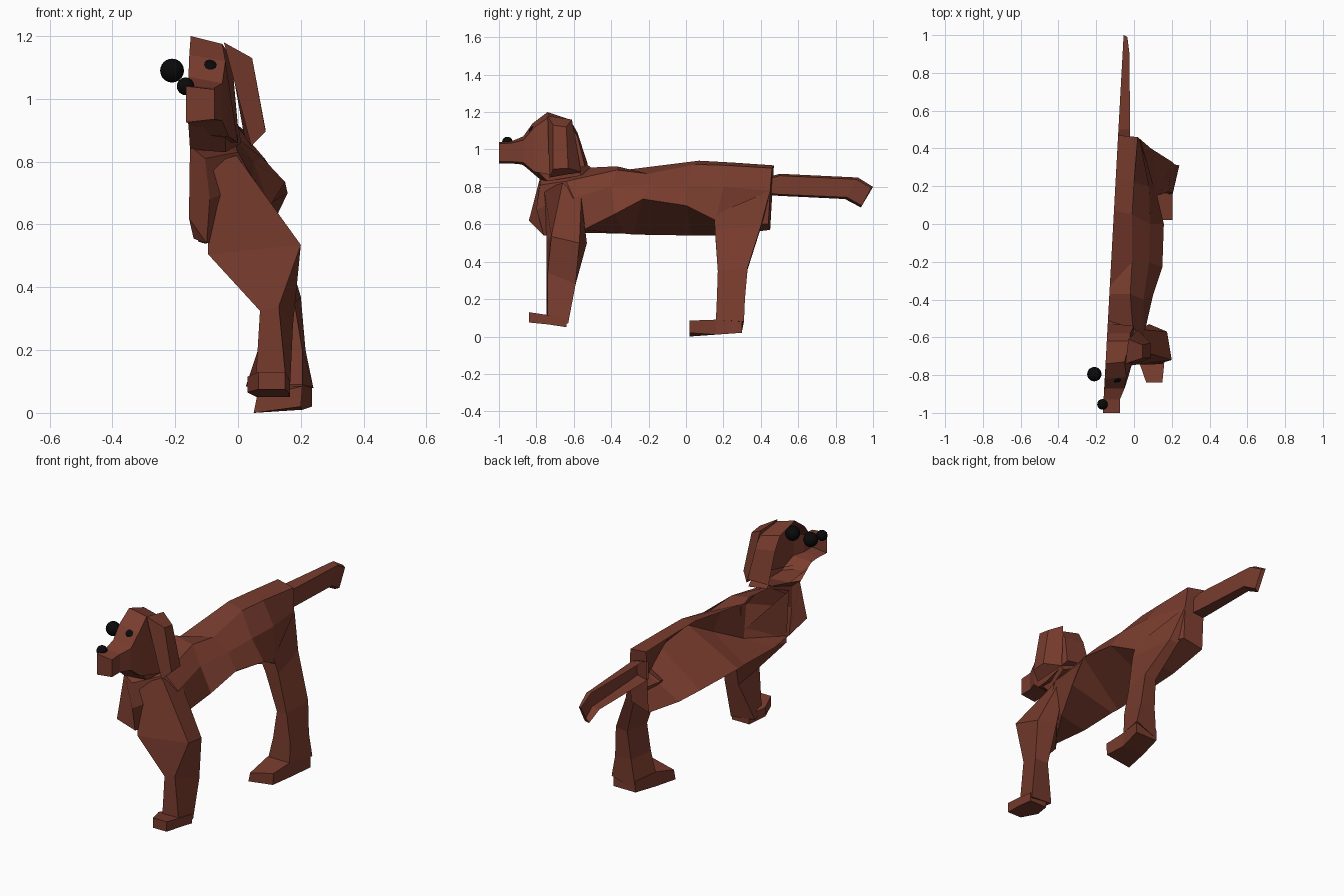
import bpy, bmesh

cube = bpy.data.objects.get("Cube")
if cube:
    bpy.data.objects.remove(cube, do_unlink=True)


def material(name, rgb, rough=0.8):
    m = bpy.data.materials.new(name)
    m.use_nodes = True
    m.diffuse_color = (*rgb, 1)
    b = m.node_tree.nodes["Principled BSDF"]
    b.inputs["Base Color"].default_value = (*rgb, 1)
    b.inputs["Roughness"].default_value = rough
    return m


BROWN = material("brown_fur", (0.19, 0.045, 0.027))
BLACK = material("black_eye", (0.003, 0.003, 0.003))


def mid(y):
    """x of the slightly slanted open middle plane"""
    return -0.11 + 0.055 * y


def loft(name, rings, closed=True, first=True, last=True):
    """Skin equal-length rings of points; None as x means the middle plane."""
    bm = bmesh.new()
    rows = [[bm.verts.new((mid(y) if x is None else x, y, z)) for x, y, z in r] for r in rings]
    n = len(rows[0])
    for a, b in zip(rows, rows[1:]):
        for i in range(n if closed else n - 1):
            j = (i + 1) % n
            bm.faces.new((a[i], a[j], b[j], b[i]))
    if first:
        bm.faces.new(rows[0][::-1])
    if last:
        bm.faces.new(rows[-1])
    bmesh.ops.recalc_face_normals(bm, faces=bm.faces)
    me = bpy.data.meshes.new(name)
    bm.to_mesh(me)
    bm.free()
    me.materials.append(BROWN)
    ob = bpy.data.objects.new(name, me)
    bpy.context.scene.collection.objects.link(ob)
    return ob


def ball(name, loc, r):
    bpy.ops.mesh.primitive_uv_sphere_add(segments=20, ring_count=12, radius=r, location=loc)
    ob = bpy.context.object
    ob.name = name
    ob.data.materials.append(BLACK)
    bpy.ops.object.shade_smooth()


def box_ring(x0, x1, y, z0, z1):
    return [(x0, y, z0), (x1, y, z0), (x1, y, z1), (x0, y, z1)]


# Torso: half shell, open along the middle plane
loft("torso", [
    [(None, -0.78, 0.85), (-0.105, -0.78, 0.81), (-0.09, -0.80, 0.68), (-0.10, -0.76, 0.54), (None, -0.84, 0.62)],
    [(None, -0.58, 0.90), (0.00, -0.64, 0.83), (0.05, -0.60, 0.74), (0.03, -0.55, 0.57), (None, -0.57, 0.555)],
    [(None, -0.37, 0.91), (-0.02, -0.37, 0.89), (0.05, -0.40, 0.80), (0.10, -0.38, 0.655), (None, -0.33, 0.55)],
    [(None, -0.33, 0.89), (-0.01, -0.20, 0.87), (0.08, -0.20, 0.81), (0.15, -0.23, 0.735), (None, -0.28, 0.545)],
    [(None, 0.07, 0.94), (-0.01, 0.05, 0.92), (0.085, 0.00, 0.81), (0.158, 0.00, 0.70), (None, 0.03, 0.54)],
    [(None, 0.25, 0.93), (0.00, 0.22, 0.915), (0.08, 0.20, 0.80), (0.12, 0.16, 0.62), (None, 0.20, 0.54)],
    [(None, 0.47, 0.915), (0.02, 0.46, 0.90), (0.03, 0.45, 0.78), (0.03, 0.44, 0.60), (None, 0.45, 0.57)],
], closed=False)

# Neck
loft("neck", [
    [(None, -0.88, 0.925), (-0.04, -0.80, 0.89), (0.00, -0.60, 0.92), (None, -0.53, 0.92)],
    [(None, -0.78, 0.84), (-0.04, -0.74, 0.83), (0.01, -0.56, 0.86), (None, -0.51, 0.905)],
], closed=False, first=False, last=False)

# Head and muzzle: half shell with a flat back
loft("head", [
    [(None, -1.00, 1.04), (-0.075, -1.00, 1.03), (-0.075, -1.00, 0.935), (None, -1.00, 0.925)],
    [(None, -0.93, 1.045), (-0.075, -0.93, 1.035), (-0.075, -0.93, 0.935), (None, -0.93, 0.925)],
    [(None, -0.87, 1.07), (-0.05, -0.87, 1.05), (-0.05, -0.87, 0.93), (None, -0.88, 0.92)],
    [(None, -0.82, 1.14), (-0.04, -0.81, 1.12), (-0.03, -0.81, 0.88), (None, -0.82, 0.89)],
    [(None, -0.74, 1.20), (-0.05, -0.73, 1.175), (0.00, -0.70, 0.86), (None, -0.70, 0.87)],
    [(None, -0.62, 1.16), (-0.02, -0.62, 1.13), (0.00, -0.58, 0.90), (None, -0.57, 0.90)],
    [(None, -0.58, 1.09), (-0.02, -0.58, 1.07), (0.00, -0.54, 0.91), (None, -0.525, 0.92)],
], closed=False)

# Hanging ear
loft("ear", [
    [(-0.045, -0.74, 1.18), (0.045, -0.71, 1.13), (0.045, -0.64, 1.12), (-0.03, -0.61, 1.16)],
    [(0.042, -0.73, 0.85), (0.088, -0.71, 0.895), (0.088, -0.63, 0.90), (0.02, -0.56, 0.88)],
])

# Front leg and paw
loft("front_leg", [
    [(-0.10, -0.76, 0.79), (-0.005, -0.66, 0.82), (0.055, -0.56, 0.74), (0.045, -0.55, 0.60)],
    [(-0.095, -0.745, 0.505), (0.20, -0.72, 0.535), (0.175, -0.57, 0.50), (0.08, -0.53, 0.50)],
    [(0.07, -0.745, 0.325), (0.13, -0.74, 0.34), (0.175, -0.59, 0.28), (0.09, -0.59, 0.28)],
    [(0.055, -0.745, 0.08), (0.155, -0.74, 0.08), (0.165, -0.63, 0.07), (0.025, -0.64, 0.085)],
], first=False)
loft("front_paw", [box_ring(0.065, 0.150, -0.84, 0.075, 0.13),
                   box_ring(0.030, 0.160, -0.74, 0.065, 0.115),
                   box_ring(0.060, 0.165, -0.64, 0.050, 0.10)])

# Rear leg and paw
loft("rear_leg", [
    [(0.03, 0.16, 0.61), (0.115, 0.15, 0.65), (0.032, 0.45, 0.78), (0.00, 0.44, 0.66)],
    [(0.06, 0.155, 0.56), (0.14, 0.155, 0.57), (0.09, 0.40, 0.59), (0.04, 0.40, 0.58)],
    [(0.12, 0.17, 0.35), (0.18, 0.17, 0.35), (0.20, 0.33, 0.37), (0.13, 0.33, 0.36)],
    [(0.10, 0.165, 0.20), (0.205, 0.165, 0.20), (0.215, 0.315, 0.20), (0.12, 0.31, 0.20)],
    [(0.07, 0.16, 0.07), (0.205, 0.16, 0.09), (0.24, 0.31, 0.08), (0.10, 0.30, 0.03)],
], first=False)
loft("rear_paw", [[(0.05, 0.02, 0.0), (0.20, 0.02, 0.02), (0.205, 0.02, 0.085), (0.06, 0.02, 0.05)],
                  box_ring(0.07, 0.205, 0.16, 0.01, 0.09),
                  box_ring(0.10, 0.235, 0.30, 0.02, 0.08)])

# Tail: half channel with a drooping tip
loft("tail", [
    [(None, 0.45, 0.855), (-0.02, 0.45, 0.845), (-0.02, 0.45, 0.765), (None, 0.45, 0.755)],
    [(None, 0.50, 0.870), (-0.02, 0.50, 0.860), (-0.02, 0.50, 0.760), (None, 0.50, 0.752)],
    [(None, 0.92, 0.850), (-0.025, 0.91, 0.840), (-0.025, 0.86, 0.745), (None, 0.85, 0.735)],
    [(None, 1.00, 0.800), (-0.035, 0.99, 0.795), (-0.035, 0.94, 0.700), (None, 0.935, 0.690)],
], closed=False)

# Eyes and nose
ball("left_eye", (-0.093, -0.803, 1.09), 0.038)
ball("right_eye", (-0.210, -0.795, 1.09), 0.038)
ball("nose", (-0.167, -0.955, 1.04), 0.028)
